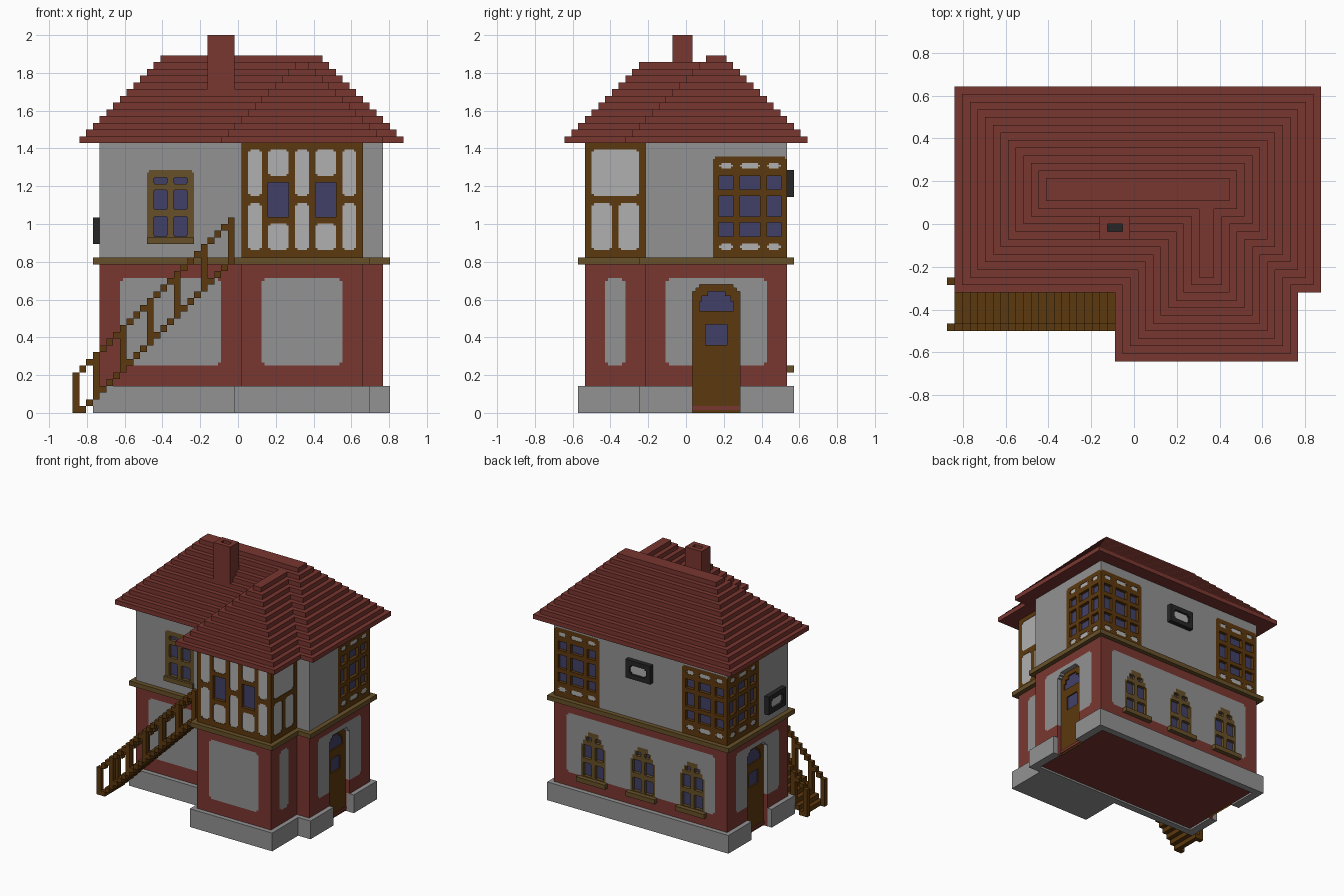
import bpy, bmesh

if "Cube" in bpy.data.objects:
    bpy.data.objects.remove(bpy.data.objects["Cube"])

V = 2 / 56                                  # building block unit
X = lambda i: -0.875 + i * V
Y = lambda j: -0.643 + j * V
Z = lambda k: k * V


def material(name, rgb):
    lin = [((c / 255 + 0.055) / 1.055) ** 2.4 for c in rgb] + [1]
    m = bpy.data.materials.new(name)
    m.use_nodes = True
    m.diffuse_color = lin
    m.node_tree.nodes["Principled BSDF"].inputs["Base Color"].default_value = lin
    return m


NAMES = ["brick red", "wall gray", "light panel", "dark timber", "olive wood", "blue glass", "black"]
RGB = [(121, 54, 48), (146, 146, 146), (176, 176, 176), (92, 56, 13), (103, 80, 41), (66, 64, 104), (38, 38, 38)]
MATS = [material(n, c) for n, c in zip(NAMES, RGB)]
RED, GRAY, LIGHT, TIMBER, OLIVE, GLASS, BLACK = range(7)


def finish(name, bm, mats):
    me = bpy.data.meshes.new(name)
    bm.to_mesh(me)
    bm.free()
    for m in mats:
        me.materials.append(m)
    ob = bpy.data.objects.new(name, me)
    bpy.context.collection.objects.link(ob)
    return ob


def boxes(name, mat, spans):
    """One object from boxes given in block units: i0, i1, j0, j1, k0, k1."""
    bm = bmesh.new()
    for i0, i1, j0, j1, k0, k1 in spans:
        geo = bmesh.ops.create_cube(bm, size=1)["verts"]
        for v in geo:
            v.co = (X(i1 if v.co.x > 0 else i0), Y(j1 if v.co.y > 0 else j0), Z(k1 if v.co.z > 0 else k0))
    return finish(name, bm, [MATS[mat]])


def relief(name, side, plane, area, base, rects):
    """Wall surface; every rect (u0, u1, z0, z1, colour, depth) recolours and sinks its area."""
    rects = [(*area, base, 0)] + rects
    us = sorted({round(c, 4) for r in rects for c in r[:2]})
    zs = sorted({round(c, 4) for r in rects for c in r[2:4]})
    inward = 1 if side in ("front", "left") else -1

    def at(u, z, d):
        p = plane + inward * d
        return (u, p, z) if side in ("front", "back") else (p, u, z)

    bm = bmesh.new()

    def quad(pts, mat):
        if side in ("back", "left"):
            pts = pts[::-1]
        bm.faces.new([bm.verts.new(at(*p)) for p in pts]).material_index = mat

    def cell(a, b):
        if a < 0 or b < 0 or a >= len(us) - 1 or b >= len(zs) - 1:
            return None
        u, z = (us[a] + us[a + 1]) / 2, (zs[b] + zs[b + 1]) / 2
        return [r[4:] for r in rects if r[0] < u < r[1] and r[2] < z < r[3]][-1]

    for a in range(len(us) - 1):
        for b in range(len(zs) - 1):
            mat, d = cell(a, b)
            ring = [(us[a], zs[b]), (us[a + 1], zs[b]), (us[a + 1], zs[b + 1]), (us[a], zs[b + 1])]
            quad([(u, z, d) for u, z in ring], mat)
            # reveals from this cell down to deeper neighbours
            for n, (da, db) in enumerate([(0, -1), (1, 0), (0, 1), (-1, 0)]):
                other = cell(a + da, b + db)
                if other and other[1] > d + 1e-5:
                    p, q = ring[n], ring[(n + 1) % 4]
                    quad([(*q, d), (*p, d), (*p, other[1]), (*q, other[1])], mat)
    bmesh.ops.remove_doubles(bm, verts=bm.verts, dist=1e-5)
    return finish(name, bm, MATS)


def notched(u0, u1, z0, z1, mat, d=0.0, c=0.012):
    """Rectangle with stepped corners."""
    return [(u0 + c, u1 - c, z0, z1, mat, d), (u0, u1, z0 + c, z1 - c, mat, d)]


def panel(u0, u1):
    return notched(u0, u1, Z(7), Z(20), GRAY, 0, 0.016)


def corner_window(u):
    out = notched(u, u + 11 * V, Z(23), Z(38), TIMBER)
    out.append((u, u + 11 * V, Z(23), Z(24), TIMBER, 0))
    for a, b in [(0.033, 0.107), (0.143, 0.25), (0.286, 0.36)]:
        for z0, z1 in [(0.862, 0.898), (1.293, 1.324)]:
            out += notched(u + a, u + b, z0, z1, LIGHT, 0.003)
        for z0, z1 in [(0.934, 1.008), (1.04, 1.147), (1.183, 1.253)]:
            out.append((u + a, u + b, z0, z1, GLASS, 0.025))
    return out


def small_window(u, z, arched):
    """Six-pane window centred on u with a projecting sill at z."""
    w = 0.125
    if arched:
        out = [(u - w + s, u + w - s, z, z + h, OLIVE, 0)
               for s, h in [(0.02, 0.29), (0.036, 0.325), (0.055, 0.36), (0.08, 0.393)]]
    else:
        out = notched(u - w, u + w, z, z + 0.393, OLIVE)
    for s in (-1, 1):
        for z0, z1, b in [(0.042, 0.147, 0.09), (0.184, 0.287, 0.09), (0.32, 0.354, 0.06 if arched else 0.09)]:
            a, b = sorted((u + s * 0.015, u + s * b))
            out += notched(a, b, z + z0, z + z1, GLASS, 0.025, 0.006)
    return out + [(u - w, u + w, z, z + V, OLIVE, -V if arched else -0.018)]


def door(u0, u1, z0, z1):
    """Recessed door with an arched light and a square light."""
    m, out = (u0 + u1) / 2, []
    for s, h in [(0, 0.036), (0.018, 0.018), (0.036, 0)]:
        out.append((u0 + s, u1 - s, z0, z1 - h, TIMBER, V))
    for w, h in [(0.09, 0.05), (0.075, 0.08), (0.045, 0.105)]:
        w *= (u1 - u0) / 0.25
        out.append((m - w, m + w, z1 - 0.14, z1 - 0.14 + h, GLASS, V + 0.01))
    return out + [(m - 0.057, m + 0.057, z1 - 0.32, z1 - 0.21, GLASS, V + 0.01)]


def sign(u0, u1, k):
    return [(u0, u1, Z(k), Z(k + 4), BLACK, -V)] + notched(u0 + 0.035, u1 - 0.035, Z(k + 1), Z(k + 3), LIGHT, -0.02)


# Lower storey walls
LOW, UP = (0, Z(22)), (Z(22), Z(40))
main_x, main_y, wing_x, wing_y = (X(4), X(46)), (Y(12), Y(33)), (X(25), X(43)), (Y(3), Y(12))
relief("lower_front_wall", "front", Y(12), (X(4), X(25), *LOW), RED, panel(X(7), X(22)))
relief("lower_wing_front_wall", "front", Y(3), (*wing_x, *LOW), RED, panel(X(28), X(40)))
for side, x in (("right", X(43)), ("left", X(25))):
    relief("lower_wing_%s_wall" % side, side, x, (*wing_y, *LOW), RED, panel(Y(6), Y(9)))
for side, x in (("right", X(46)), ("left", X(4))):
    relief("lower_%s_wall" % side, side, x, (*main_y, *LOW), RED,
           panel(Y(15), Y(30)) + door(Y(19), Y(26), 0, Z(19)))
arches = [r for u in (-0.429, 0, 0.429) for r in small_window(u, Z(6), True)]
relief("lower_back_wall", "back", Y(33), (*main_x, *LOW), RED, panel(X(7), X(43)) + arches)
relief("lower_front_corner_wall", "front", Y(12), (X(43), X(46), *LOW), RED, [])

# Upper storey walls
relief("upper_front_wall", "front", Y(12), (X(4), X(25), *UP), GRAY, small_window(X(14.5), Z(25), False))
relief("upper_front_corner_wall", "front", Y(12), (X(43), X(46), *UP), GRAY, [])
relief("upper_right_wall", "right", X(46), (*main_y, *UP), GRAY, corner_window(Y(22)))
relief("upper_left_wall", "left", X(4), (*main_y, *UP), GRAY, corner_window(Y(22)) + sign(Y(14), Y(20), 25))
relief("upper_back_wall", "back", Y(33), (*main_x, *UP), GRAY,
       corner_window(X(4)) + corner_window(X(35)) + sign(X(22), X(28), 32))

# Half-timbered wing
cells = []
for a, b in [(0.053, 0.127), (0.302, 0.376), (0.552, 0.626)]:
    for z0, z1 in [(0.862, 1.11), (1.147, 1.395)]:
        cells += notched(a, b, z0, z1, LIGHT, 0.003)
for a, b in [(0.16, 0.268), (0.41, 0.518)]:
    for z0, z1 in [(0.862, 1.003), (1.253, 1.395)]:
        cells += notched(a, b, z0, z1, LIGHT, 0.003)
    cells.append((a, b, 1.038, 1.22, GLASS, 0.025))
relief("timber_wing_front", "front", Y(3), (*wing_x, *UP), TIMBER, cells)
cells = notched(Y(4), Y(11), 1.147, 1.395, LIGHT, 0.003)
for j in (4, 8):
    cells += notched(Y(j), Y(j + 3), 0.862, 1.11, LIGHT, 0.003)
relief("timber_wing_right", "right", X(43), (*wing_y, *UP), TIMBER, cells)
relief("timber_wing_left", "left", X(25), (*wing_y, *UP), TIMBER, door(Y(5), Y(10), Z(23), Z(38)))

# Plinth with gaps at both side doors, and the floors
strips = [(3, 47, 32.5, 34, 0, 4), (3, 47, 11, 12.5, 0, 4), (24, 44, 2, 11, 0, 4)]
for i0, i1 in ((3, 4.8), (45.2, 47)):
    strips += [(i0, i1, 12.5, 19, 0, 4), (i0, i1, 26, 32.5, 0, 4)]
boxes("plinth", GRAY, strips)
boxes("floor", RED, [(4.8, 45.2, 12.5, 32.5, 0.4, 1)])

# Trim band between storeys
boxes("trim_band", OLIVE, [(3, 47, 11, 34, 22, 23), (24, 44, 2, 11, 22, 23)])

# Stepped hip roof: main block and wing
boxes("main_roof", RED, [(1 + n, 49 - n, 9 + n, 36 - n, 40 + n, 41 + n) for n in range(13)])
boxes("wing_roof", RED, [(22 + n, 46 - n, n, 21, 40 + n, 41 + n) for n in range(12)])

# Chimney with an open flue
boxes("chimney", RED, [(20, 21, 16, 19, 45, 56), (23, 24, 16, 19, 45, 56),
                       (21, 23, 16, 17, 45, 56), (21, 23, 18, 19, 45, 56)])
boxes("flue", BLACK, [(21, 23, 17, 18, 45, 55)])

# Outside stairs with railings on both sides
boxes("stair_treads", TIMBER, [(i, i + 1, 4, 11, i - 1, i) for i in range(1, 24)])
for name, j in (("front_railing", 4), ("back_railing", 10)):
    rail = [(i, i + 1, j, j + 1, 5 + i, 6 + i) for i in range(24) if i % 4 != 3 and i]
    posts = [(i, i + 1, j, j + 1, max(i - 1, 0), i + 6) for i in (0, 3, 7, 11, 15, 19, 23)]
    boxes(name, TIMBER, rail + posts)
